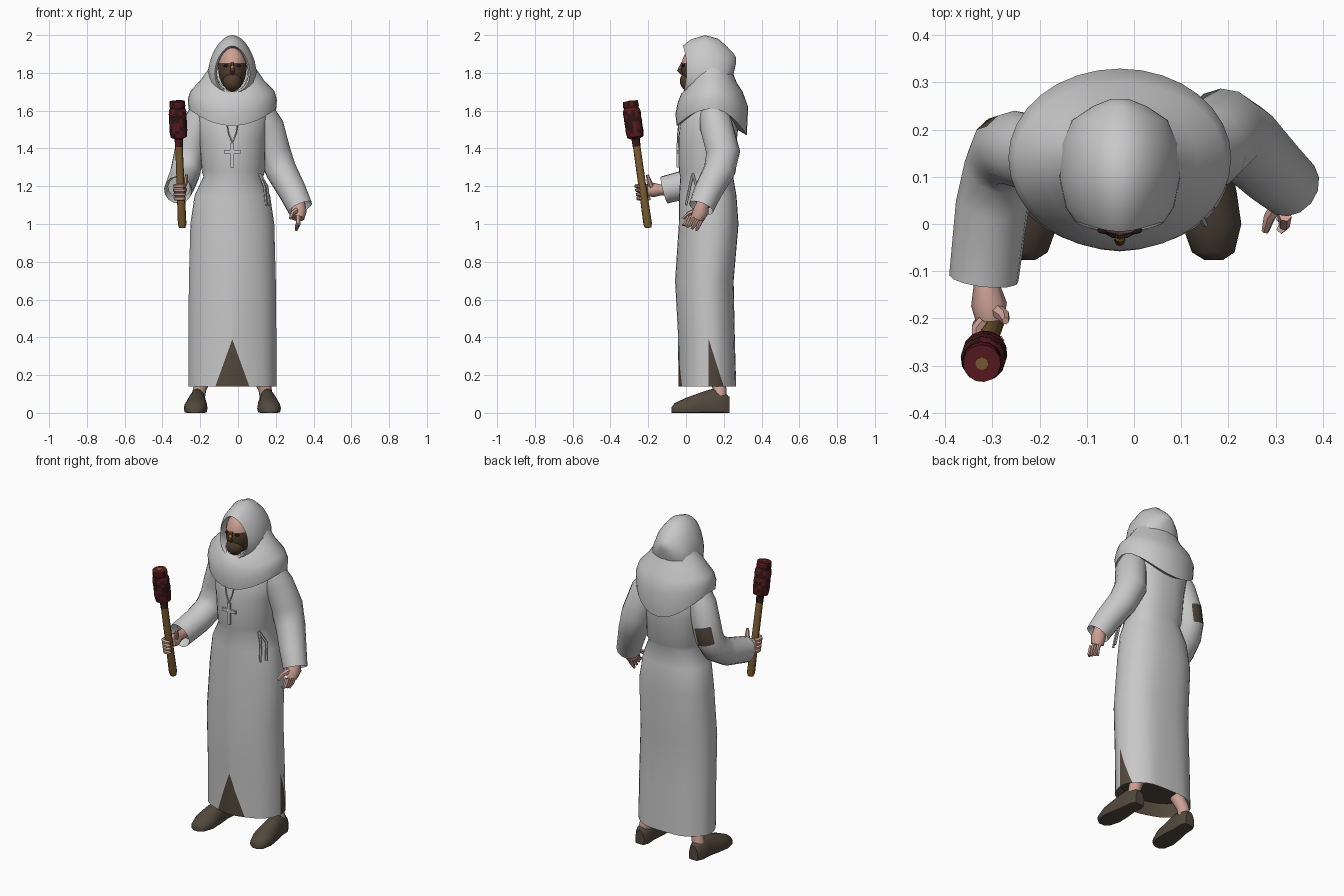
import bpy, bmesh, math, random
from mathutils import Vector, Matrix

random.seed(4)
cube = bpy.data.objects.get("Cube")
if cube:
    bpy.data.objects.remove(cube)


def material(name, *rgb):
    m = bpy.data.materials.new(name)
    m.use_nodes = True
    m.diffuse_color = (*rgb, 1)
    m.node_tree.nodes["Principled BSDF"].inputs["Base Color"].default_value = (*rgb, 1)
    return m


cloth = material("pale_cloth", .58, .58, .58)
brown = material("brown_cloth", .085, .065, .045)
skin = material("skin", .62, .36, .3)
beard = material("beard_brown", .085, .05, .028)
wood = material("wood", .2, .11, .03)
red = material("dark_red", .1, .01, .013)
black = material("charred_black", .025, .008, .008)
gold = material("amber", .4, .2, .03)
CX = -.03
objects = []


def finish(bm, name, mats, rule=None):
    """Turn a bmesh into an object; rule(face) picks the material index."""
    bmesh.ops.recalc_face_normals(bm, faces=bm.faces)
    bm.normal_update()
    if rule:
        for f in bm.faces:
            f.material_index = int(rule(f))
    me = bpy.data.meshes.new(name)
    bm.to_mesh(me)
    bm.free()
    for m in mats:
        me.materials.append(m)
    ob = bpy.data.objects.new(name, me)
    bpy.context.collection.objects.link(ob)
    objects.append(ob)


def loft(rings):
    """Skin a list of closed rings and cap both ends."""
    bm = bmesh.new()
    rows = [[bm.verts.new(p) for p in r] for r in rings]
    n = len(rows[0])
    for a, b in zip(rows, rows[1:]):
        for i in range(n):
            j = (i + 1) % n
            bm.faces.new((a[i], a[j], b[j], b[i]))
    bm.faces.new(rows[0])
    bm.faces.new(rows[-1])
    return bm


def angles(n):
    return [2 * math.pi * i / n for i in range(n)]


def tube_rings(path, radii, n=8):
    pts = [Vector(p) for p in path]
    side, last, out = None, None, []
    for i, p in enumerate(pts):
        t = (pts[min(i + 1, len(pts) - 1)] - pts[max(i - 1, 0)]).normalized()
        if side is None:
            side = t.orthogonal().normalized()
        else:
            side = last.rotation_difference(t) @ side
        last, other = t, t.cross(side)
        out.append([p + radii[i] * (side * math.cos(a) + other * math.sin(a)) for a in angles(n)])
    return out


def tube(name, path, radii, mat, n=8):
    if not isinstance(radii, (list, tuple)):
        radii = [radii] * len(path)
    finish(loft(tube_rings(path, radii, n)), name, [mat])


def ball(name, loc, scale, mats, rule=None):
    bm = bmesh.new()
    bmesh.ops.create_uvsphere(bm, u_segments=18, v_segments=14, radius=1,
                              matrix=Matrix.Translation(loc) @ Matrix.Diagonal((*scale, 1)))
    finish(bm, name, mats, rule)


# Robe: stacked ovals, fuller at the back, with gentle folds, turned inward at the hem
def oval(z, cx, cy, rx, ry):
    ring = []
    for a in angles(32):
        c, s = math.cos(a), math.sin(a)
        p = .8 if s > 0 else 1.08
        fold = 1 + .018 * max(0, 1 - z) * math.sin(7 * a)
        ring.append(Vector((cx + rx * fold * math.copysign(abs(c) ** p, c),
                            cy + ry * fold * math.copysign(abs(s) ** p, s), z)))
    return ring


robe_profile = [(.22, CX, .115, .215, .14), (.14, CX, .115, .233, .153), (.4, CX, .11, .233, .15),
                (.7, CX, .098, .23, .155), (1, CX, .12, .222, .158), (1.15, CX, .115, .2, .152),
                (1.25, -.025, .11, .158, .14), (1.275, -.025, .113, .166, .15),
                (1.45, CX, .115, .175, .155), (1.6, CX, .13, .195, .155), (1.68, CX, .13, .12, .1)]
robe = loft([oval(*r) for r in robe_profile])
bmesh.ops.recalc_face_normals(robe, faces=robe.faces)

# Slits cut into the skirt: axis, facing direction, apex, base ends
HEM, APEX = .14, .39
slits = [(0, Vector((0, -1, 0)), -.03, -.12, .06), (1, Vector((1, 0, 0)), .12, .12, .2)]


def near_hem(f, facing):
    c = f.calc_center_median()
    return f.normal.dot(facing) > .45 and HEM < c.z < .4


for axis, facing, top, low, high in slits:
    for base in (low, high):
        robe.normal_update()
        faces = [f for f in robe.faces if near_hem(f, facing)]
        geom = list({v for f in faces for v in f.verts} | {e for f in faces for e in f.edges}) + faces
        point, foot = Vector((0, 0, APEX)), Vector((0, 0, HEM))
        point[axis], foot[axis] = top, base
        bmesh.ops.bisect_plane(robe, geom=geom, plane_co=point, plane_no=(foot - point).cross(facing))


def is_slit(f):
    c = f.calc_center_median()
    if abs(f.normal.z) > .6 or c.z < .185 and (Vector((c.x - CX, c.y - .115, 0)).dot(f.normal) < 0):
        return c.z < .3
    for axis, facing, top, low, high in slits:
        k = (APEX - c.z) / (APEX - HEM)
        if near_hem(f, facing) and top + (low - top) * k < c[axis] < top + (high - top) * k:
            return True
    return False


finish(robe, "robe", [cloth, brown], is_slit)


# Shoulder cape: rings that dip at front and back
def dipped(zs, rx, zf, yf, zb, yb):
    out = []
    for a in angles(32):
        s = math.sin(a)
        ye, ze = (yf, zf) if s < 0 else (yb, zb)
        out.append(Vector((CX + rx * math.cos(a), .14 + (ye - .14) * abs(s), zs + (ze - zs) * s * s)))
    return out


finish(loft([dipped(*r) for r in [
    (1.8, .09, 1.66, .03, 1.83, .2), (1.83, .121, 1.7, -.005, 1.84, .232),
    (1.765, .165, 1.69, -.025, 1.75, .268), (1.705, .222, 1.64, -.045, 1.7, .3),
    (1.66, .236, 1.58, -.056, 1.62, .329), (1.61, .232, 1.52, -.05, 1.47, .322),
    (1.62, .2, 1.53, -.02, 1.5, .27)]]), "shoulder_cape", [cloth])


# Hood: egg-shaped rings from inside the face opening to the back point
def egg(y, rx, rz, cz, recess):
    return [Vector((CX + rx * math.cos(a) * (1 - .18 * math.sin(a)), y + recess * math.cos(a) ** 2,
                    cz + rz * math.sin(a))) for a in angles(28)]


finish(loft([egg(*r) for r in [
    (.09, .08, .11, 1.815, 0), (0, .083, .118, 1.818, .015), (-.016, .092, .125, 1.818, .02),
    (.025, .113, .157, 1.82, .01), (.1, .127, .18, 1.82, 0), (.17, .122, .163, 1.818, 0),
    (.22, .1, .115, 1.822, 0), (.25, .055, .06, 1.845, 0), (.265, .018, .015, 1.868, 0)]]),
    "hood", [cloth])

# Head with a beard below the brow, eyes and nose
ball("head", (CX, .065, 1.825), (.076, .09, .12), [skin, beard],
     lambda f: f.calc_center_median().z < 1.855)
ball("chin_beard", (CX, .018, 1.757), (.05, .05, .055), [beard])
for s, side in ((1, "left"), (-1, "right")):
    ball(side + "_eye", (CX + s * .032, -.013, 1.838), (.016, .008, .007), [black])
tube("nose", [(CX, -.018, 1.855), (CX, -.035, 1.81), (CX, -.02, 1.795)], [.007, .012, .008], beard)
ball("nose_bridge", (CX, -.03, 1.828), (.01, .009, .012), [gold])


# Sleeves: tubes with a hollow cuff
def sleeve(name, path, radii, rule=None):
    rings = tube_rings(path, radii, 14)
    end = Vector(path[-1])
    back = (Vector(path[-2]) - end) * .35
    rings.append([end + back + (p - end) * .8 for p in rings[-1]])
    finish(loft(rings), name, [cloth, brown], rule)


def elbow_patch(f):
    c, n = f.calc_center_median(), Vector((f.normal.x, f.normal.y, 0))
    return 1.33 < c.z < 1.42 and n.length > .1 and n.normalized().dot(Vector((-.12, .99, 0))) > .78


sleeve("left_sleeve", [(.1, .14, 1.63), (.155, .16, 1.52), (.19, .197, 1.38), (.23, .175, 1.28),
                       (.29, .115, 1.17), (.33, .08, 1.085)], [.07, .088, .09, .083, .075, .068])
sleeve("right_sleeve", [(-.16, .14, 1.63), (-.215, .15, 1.53), (-.25, .16, 1.42), (-.267, .155, 1.335),
                        (-.28, .12, 1.27), (-.3, .04, 1.22), (-.318, -.115, 1.18)],
       [.07, .08, .08, .08, .08, .078, .074], elbow_patch)

# Open left hand
tube("left_palm", [(.325, .09, 1.12), (.322, .08, 1.07), (.315, .06, 1.03)], [.03, .042, .036], skin)
for i in range(4):
    y = .09 - .024 * i
    tube("left_finger", [(.32, y, 1.04), (.318, y - .022, .995), (.307, y - .035, .965 + .01 * i)],
         [.014, .012, .007], skin, 6)
tube("left_thumb", [(.31, .05, 1.07), (.287, .015, 1.055), (.278, -.015, 1.03)], [.016, .013, .008], skin, 6)


# Club: handle and charred red head on a leaning axis
def on_axis(z):
    return Vector((-.295, -.2, .98)).lerp(Vector((-.322, -.295, 1.65)), (z - .98) / .67)


tube("club_handle", [on_axis(z) for z in (.98, 1, 1.2, 1.45)], [.017, .023, .021, .02], wood, 10)
head_profile = [(1.41, .021), (1.45, .022), (1.46, .043)]
head_profile += [(1.48 + .02 * i, .046 + .002 * (i % 2)) for i in range(7)]
head_profile += [(1.615, .039), (1.622, .043), (1.65, .04)]
finish(loft(tube_rings([on_axis(z) for z, r in head_profile], [r for z, r in head_profile], 14)),
       "club_head", [red, black], lambda f: random.random() < .4)
tube("club_tip", [on_axis(1.64), on_axis(1.653)], .014, wood)

# Right fist around the handle
tube("right_wrist", [(-.317, -.06, 1.18), (-.312, -.13, 1.18), (-.307, -.17, 1.18), (-.305, -.205, 1.178)],
     [.027, .028, .038, .03], skin)
for i in range(4):
    c = on_axis(1.135 + .022 * i)
    arc = [c + Vector((.031 * math.cos(a), .031 * math.sin(a), 0)) for a in
           [math.radians(120 + 40 * k) for k in range(6)]]
    tube("right_finger", arc, [.012] * 5 + [.007], skin, 6)
tube("right_thumb", [(-.295, -.18, 1.19), (-.275, -.195, 1.225), (-.272, -.205, 1.26)],
     [.016, .013, .008], skin, 6)

# Shoes and ankles
shoe_profile = [(-.076, .02, .03), (-.06, .045, .052), (0, .063, .08), (.07, .057, .105),
                (.14, .046, .128), (.2, .046, .11), (.23, .03, .085)]
for s, side in ((1, "left"), (-1, "right")):
    fx = CX + s * .19
    rings = [[Vector((fx + s * .06 * (.07 - y) + w * math.cos(a), y, h * max(0, .3 + .7 * math.sin(a))))
              for a in angles(16)] for y, w, h in shoe_profile]
    finish(loft(rings), side + "_shoe", [brown])
    tube(side + "_ankle", [(CX + s * .183, .18, .07), (CX + s * .172, .178, .13), (CX + s * .14, .16, .2)],
         [.036, .036, .04], skin, 10)

# Hanging rope ends at the waist
for dx, y in ((0, 0), (.015, .035)):
    tube("belt_end", [(.115, .035, 1.265), (.14 + dx, y + .02, 1.2), (.15 + dx, y, 1.1)], .007, cloth, 6)

# Cross necklace
for s in (-1, 1):
    tube("necklace_cord", [(CX, -.044, 1.43), (CX + s * .02, -.043, 1.48), (CX + s * .033, -.036, 1.55)],
         .0035, cloth, 6)
for name, loc, size in (("cross_upright", (CX, -.043, 1.365), (.018, .012, .13)),
                        ("cross_bar", (CX, -.043, 1.382), (.09, .0118, .018))):
    bm = bmesh.new()
    bmesh.ops.create_cube(bm, size=1, matrix=Matrix.Translation(loc) @ Matrix.Diagonal((*size, 1)))
    finish(bm, name, [cloth])

# Smooth shading with crisp edges
bpy.ops.object.select_all(action="DESELECT")
for ob in objects:
    ob.select_set(True)
bpy.context.view_layer.objects.active = objects[0]
bpy.ops.object.shade_smooth_by_angle(angle=math.radians(50))
